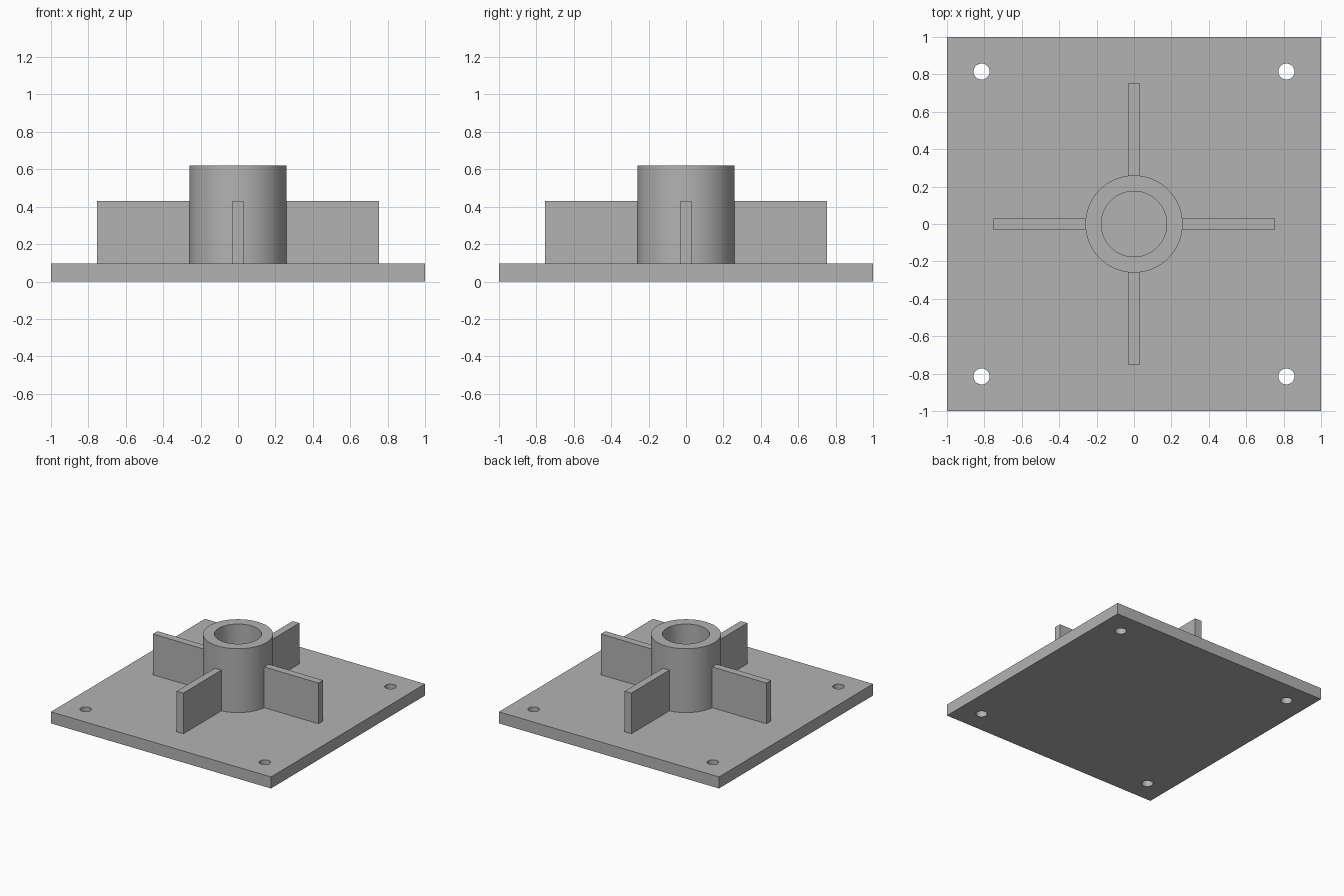
import bpy, bmesh, math
from mathutils import Matrix

cube = bpy.data.objects.get("Cube")
if cube:
    bpy.data.objects.remove(cube)

PLATE_TOP = 0.095
HUB_TOP, HUB_R, BORE_R = 0.62, 0.26, 0.175
RIB_TOP, RIB_END, RIB_THICK = 0.43, 0.753, 0.06
HOLE_POS, HOLE_R = 0.815, 0.043

grey = bpy.data.materials.new("plain grey")
grey.use_nodes = True
colour = (0.45, 0.45, 0.45, 1)
grey.diffuse_color = colour
grey.node_tree.nodes["Principled BSDF"].inputs["Base Color"].default_value = colour


def add_object(name, bm):
    bmesh.ops.recalc_face_normals(bm, faces=bm.faces)
    mesh = bpy.data.meshes.new(name)
    bm.to_mesh(mesh)
    bm.free()
    mesh.materials.append(grey)
    obj = bpy.data.objects.new(name, mesh)
    bpy.context.collection.objects.link(obj)
    return obj


def box(name, low, high):
    bm = bmesh.new()
    size = [b - a for a, b in zip(low, high)]
    centre = [(a + b) / 2 for a, b in zip(low, high)]
    bmesh.ops.create_cube(bm, size=1, matrix=Matrix.Translation(centre) @ Matrix.Diagonal((*size, 1)))
    return add_object(name, bm)


def smooth(obj):
    bpy.ops.object.select_all(action='DESELECT')
    obj.select_set(True)
    bpy.context.view_layer.objects.active = obj
    bpy.ops.object.shade_smooth_by_angle(angle=math.radians(30))


# Base plate with four bolt holes
plate = box("base_plate", (-1, -1, 0), (1, 1, PLATE_TOP))
bm = bmesh.new()
for x in (-HOLE_POS, HOLE_POS):
    for y in (-HOLE_POS, HOLE_POS):
        bmesh.ops.create_cone(bm, cap_ends=True, segments=32, radius1=HOLE_R, radius2=HOLE_R,
                              depth=0.5, matrix=Matrix.Translation((x, y, 0)))
cutter = add_object("bolt_hole_cutter", bm)
cutter.hide_render = True
cut = plate.modifiers.new("bolt_holes", 'BOOLEAN')
cut.operation, cut.solver, cut.object = 'DIFFERENCE', 'EXACT', cutter
bpy.context.view_layer.objects.active = plate
bpy.ops.object.modifier_apply(modifier=cut.name)
bpy.data.objects.remove(cutter)
smooth(plate)

# Hollow hub: wall section spun around the vertical axis
bm = bmesh.new()
section = [(BORE_R, PLATE_TOP), (HUB_R, PLATE_TOP), (HUB_R, HUB_TOP), (BORE_R, HUB_TOP)]
verts = [bm.verts.new((r, 0, z)) for r, z in section]
edges = [bm.edges.new((verts[i - 1], verts[i])) for i in range(4)]
bmesh.ops.spin(bm, geom=verts + edges, axis=(0, 0, 1), cent=(0, 0, 0),
               angle=math.tau, steps=96, use_merge=True)
bmesh.ops.remove_doubles(bm, verts=bm.verts, dist=0.0001)
smooth(add_object("hub", bm))

# Four ribs bracing the hub
for i, side in enumerate(("left", "back", "right", "front")):
    rib = box(side + "_rib", (HUB_R - 0.02, -RIB_THICK / 2, PLATE_TOP),
              (RIB_END, RIB_THICK / 2, RIB_TOP))
    rib.data.transform(Matrix.Rotation(i * math.pi / 2, 4, 'Z'))
